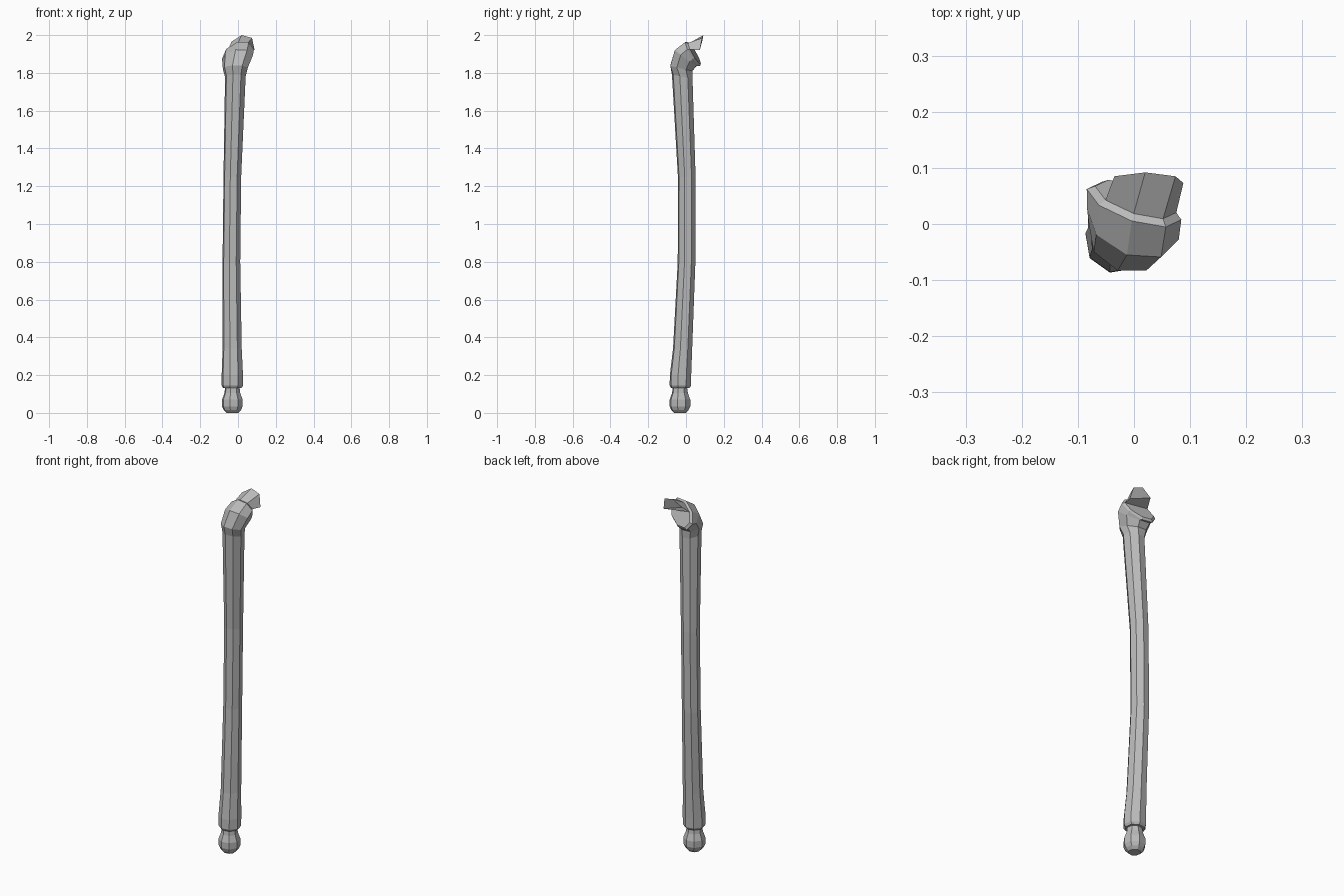
import bpy, bmesh, math
from mathutils import Vector

if "Cube" in bpy.data.objects:
    bpy.data.objects.remove(bpy.data.objects["Cube"])

SIDES = 8
OFFSET = math.radians(-13)

grey = bpy.data.materials.new("plain grey")
grey.use_nodes = True
grey.diffuse_color = (0.5, 0.5, 0.5, 1)
grey.node_tree.nodes["Principled BSDF"].inputs["Base Color"].default_value = (0.5, 0.5, 0.5, 1)


def ring(centre, front, side):
    """Eight points around centre, spanned by a front vector and a right-hand vector."""
    c, u, v = Vector(centre), Vector(front), Vector(side)
    angles = [OFFSET + i * math.tau / SIDES for i in range(SIDES)]
    return [c + u * math.cos(a) + v * math.sin(a) for a in angles]


def level(x, y, z, r):
    return ring((x, y, z), (0, -r, 0), (r, 0, 0))


def finish(name, bm):
    bmesh.ops.recalc_face_normals(bm, faces=bm.faces)
    mesh = bpy.data.meshes.new(name)
    bm.to_mesh(mesh)
    bm.free()
    mesh.materials.append(grey)
    obj = bpy.data.objects.new(name, mesh)
    bpy.context.collection.objects.link(obj)
    return obj


def loft(name, rings):
    bm = bmesh.new()
    loops = [[bm.verts.new(p) for p in r] for r in rings]
    for a, b in zip(loops, loops[1:]):
        for i in range(SIDES):
            j = (i + 1) % SIDES
            bm.faces.new((a[i], a[j], b[j], b[i]))
    bm.faces.new(loops[0])
    bm.faces.new(loops[-1])
    return finish(name, bm)


# Rounded foot at the bottom of the pole
foot_profile = [(0, 0.032), (0.015, 0.047), (0.035, 0.056), (0.07, 0.056),
                (0.105, 0.043), (0.15, 0.037)]
loft("foot", [level(-0.03, -0.032, z, r) for z, r in foot_profile])

# Long bowed shaft that swells into a bent head with a bevelled rim
shaft = [level(*p) for p in [
    (-0.03, -0.03, 0.132, 0.05), (-0.03, -0.03, 0.145, 0.058),
    (-0.03, -0.029, 0.2, 0.058), (-0.031, -0.018, 0.34, 0.052),
    (-0.035, 0.003, 0.8, 0.048), (-0.03, 0.004, 1.25, 0.048)]]
shaft.append(ring((-0.014, -0.02, 1.78), (0, -0.056, 0.012), (0.056, 0, 0)))
shaft.append(ring((-0.014, -0.025, 1.825), (0, -0.062, 0.015), (0.068, -0.01, 0)))
shaft.append(ring((-0.002, 0, 1.88), (0.008, -0.06, 0.045), (0.082, -0.015, 0.005)))
rim_centre, rim_up, rim_side = Vector((0, 0.035, 1.9)), Vector((0.015, -0.035, 0.067)), Vector((0.083, -0.02, 0.01))
shaft.append(ring(rim_centre, rim_up, rim_side))
inner = ring(rim_centre + Vector((0.003, 0.009, 0.004)), rim_up * 0.86, rim_side * 0.86)
shaft.append(inner)
loft("shaft", shaft)

# Flaring broken shard above the rim
bm = bmesh.new()
tips = [(-0.035, 0.085, 1.965), (0.02, 0.092, 2.0), (0.074, 0.085, 1.985), (0.088, 0.073, 1.92)]
base = [bm.verts.new(inner[i]) for i in (-1, 0, 1, 2)]
edge = [bm.verts.new(p) for p in tips]
for i in range(3):
    bm.faces.new((base[i], base[i + 1], edge[i + 1], edge[i]))
bm.faces.new((base[0], edge[0], edge[3], base[3]))
bm.faces.new(edge)
finish("shard", bm)
